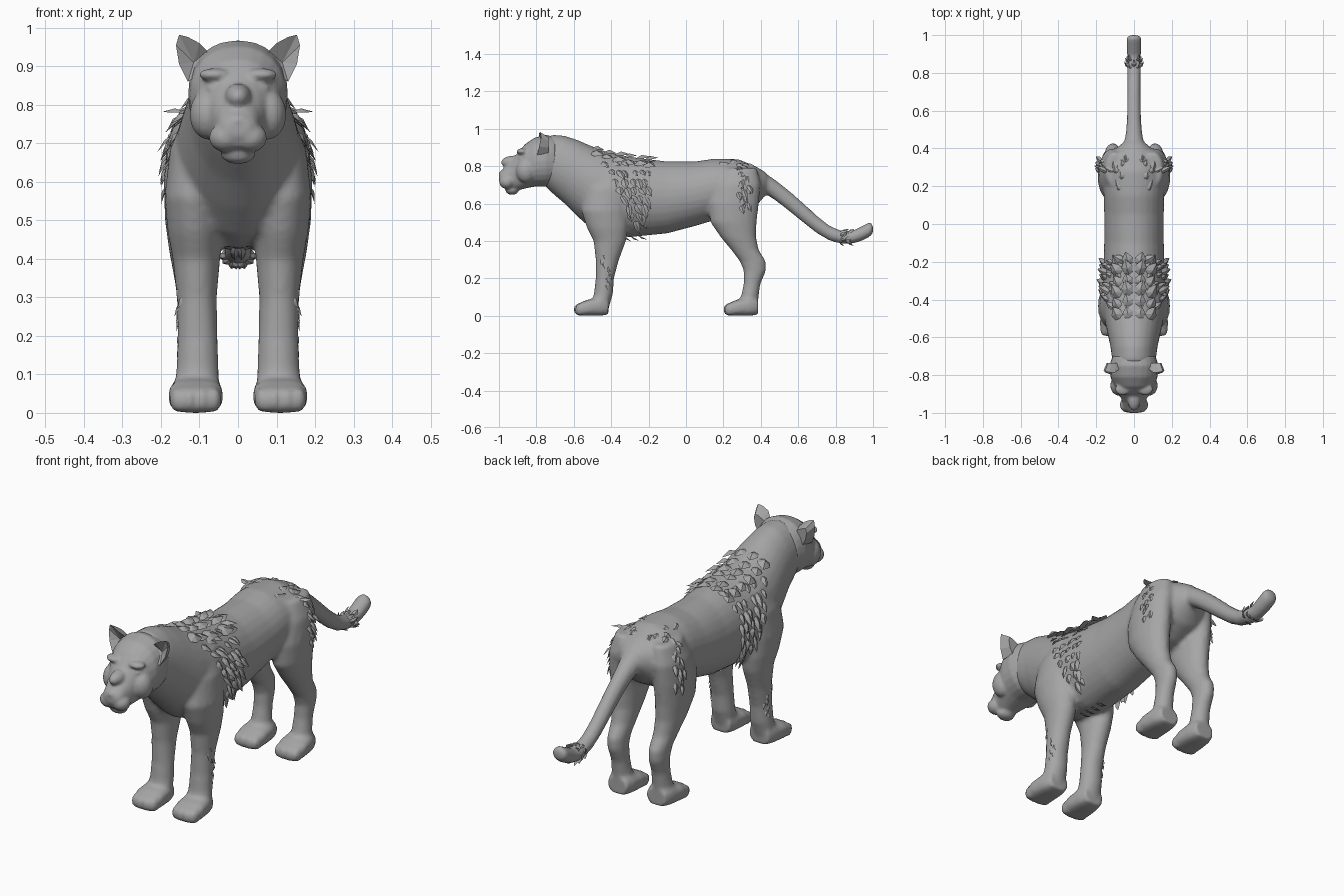
import bpy, bmesh, math, random
from mathutils import Vector, Matrix
from mathutils.bvhtree import BVHTree

if "Cube" in bpy.data.objects:
    bpy.data.objects.remove(bpy.data.objects["Cube"])

random.seed(4)
grey = bpy.data.materials.new("stone grey")
grey.diffuse_color = (0.38, 0.38, 0.38, 1)
grey.use_nodes = True
grey.node_tree.nodes["Principled BSDF"].inputs["Base Color"].default_value = grey.diffuse_color


def loft(bm, secs, axis, n=20, power=1.0, side=1):
    """Rings across y: (y, cx, rx, z0, z1) or across z: (z, cx, rx, y0, y1)."""
    rings = []
    for t, cx, rx, lo, hi in secs:
        ring = []
        for i in range(n):
            a = 2 * math.pi * i / n
            c, s = math.cos(a), math.sin(a)
            c = math.copysign(abs(c) ** power, c)
            s = math.copysign(abs(s) ** power, s)
            x, o = side * (cx + rx * c), (lo + hi) / 2 + (hi - lo) / 2 * s
            ring.append(bm.verts.new((x, t, o) if axis == 'y' else (x, o, t)))
        rings.append(ring)
    for a, b in zip(rings, rings[1:]):
        for i in range(n):
            j = (i + 1) % n
            bm.faces.new((a[i], a[j], b[j], b[i]))
    bm.faces.new(rings[0])
    bm.faces.new(rings[-1])


def ball(bm, pos, r):
    m = Matrix.Translation(pos) @ Matrix.Diagonal((*r, 1))
    bmesh.ops.create_uvsphere(bm, u_segments=16, v_segments=10, radius=1, matrix=m)


def finish(bm, name, voxel=0, smooth=0):
    bmesh.ops.recalc_face_normals(bm, faces=bm.faces)
    me = bpy.data.meshes.new(name)
    bm.to_mesh(me)
    bm.free()
    me.materials.append(grey)
    ob = bpy.data.objects.new(name, me)
    bpy.context.collection.objects.link(ob)
    if voxel:
        m = ob.modifiers.new("fuse", 'REMESH')
        m.mode, m.voxel_size, m.use_smooth_shade = 'VOXEL', voxel, True
        s = ob.modifiers.new("soften", 'SMOOTH')
        s.factor, s.iterations = 0.5, smooth
    return ob


# torso and neck
bm = bmesh.new()
torso = [(-.78, .09, .72, .92), (-.72, .115, .66, .968), (-.65, .125, .60, .963),
         (-.58, .14, .53, .94), (-.5, .158, .46, .905), (-.42, .168, .43, .875),
         (-.3, .165, .42, .85), (-.1, .158, .44, .825), (.05, .158, .48, .825),
         (.15, .16, .51, .84), (.28, .165, .53, .837), (.37, .13, .58, .80),
         (.43, .06, .65, .765)]
loft(bm, [(y, 0, r, a, b) for y, r, a, b in torso], 'y', 28)
# tail
tail = [(.36, .06, .68, .79), (.42, .055, .655, .765), (.48, .044, .615, .725),
        (.55, .038, .56, .67), (.63, .036, .495, .60), (.7, .035, .44, .535),
        (.77, .035, .40, .48), (.83, .037, .385, .455), (.89, .037, .385, .455),
        (.94, .04, .40, .48), (.98, .04, .42, .50), (1.0, .03, .44, .49)]
loft(bm, [(y, 0, r, a, b) for y, r, a, b in tail], 'y', 16)
# legs and paws
fore = [(.79, .09, .045, -.47, -.32), (.68, .112, .066, -.54, -.30),
        (.56, .115, .076, -.56, -.31), (.47, .112, .071, -.53, -.31),
        (.4, .108, .062, -.495, -.32), (.3, .107, .052, -.483, -.358),
        (.2, .105, .052, -.483, -.385), (.12, .105, .055, -.492, -.39),
        (.05, .107, .06, -.51, -.41), (.01, .107, .055, -.51, -.42)]
hind = [(.79, .1, .05, .2, .38), (.7, .115, .07, .15, .40), (.6, .12, .073, .12, .39),
        (.5, .12, .07, .13, .378), (.42, .118, .061, .185, .375),
        (.35, .115, .051, .243, .39), (.29, .113, .044, .288, .428),
        (.24, .112, .042, .308, .428), (.17, .11, .042, .308, .398),
        (.1, .11, .047, .293, .388), (.04, .11, .055, .26, .385), (.01, .11, .05, .26, .38)]
paw = [(-.59, .11, .05, .004, .05), (-.57, .11, .064, 0, .068), (-.53, .11, .072, 0, .085),
       (-.46, .108, .066, 0, .1), (-.415, .106, .052, .005, .09)]
for side in (-1, 1):
    loft(bm, fore, 'z', side=side)
    loft(bm, hind, 'z', side=side)
    for dy in (0, .8):
        loft(bm, [(y + dy, *r) for y, *r in paw], 'y', power=.7, side=side)
        for k in range(4):
            tx = .11 + (k - 1.5) * .033
            ball(bm, (side * tx, -.575 + dy + .008 * abs(k - 1.5), .034), (.018, .032, .034))
body = finish(bm, "body", .011, 4)

# head
bm = bmesh.new()
skull = [(-1.0, .03, .72, .758), (-.985, .05, .69, .778), (-.94, .062, .67, .82),
         (-.9, .078, .67, .872), (-.86, .104, .68, .918), (-.81, .125, .69, .952),
         (-.75, .13, .69, .968), (-.7, .115, .70, .955)]
loft(bm, [(y, 0, r, a, b) for y, r, a, b in skull], 'y', 24, .9)
ball(bm, (0, -.93, .672), (.045, .036, .026))
ball(bm, (0, -.982, .757), (.034, .02, .02))
ball(bm, (0, -.92, .82), (.036, .07, .036))
for s in (-1, 1):
    ball(bm, (s * .033, -.957, .715), (.043, .042, .038))
    ball(bm, (s * .078, -.855, .775), (.048, .055, .065))
    ball(bm, (s * .06, -.875, .878), (.042, .032, .017))
    ball(bm, (s * .062, -.874, .842), (.022, .025, .013))
finish(bm, "head", .007, 4)

# ears: cupped fans
rim = [(.08, .94, -.77), (.10, .96, -.785), (.13, .976, -.785), (.153, .982, -.78),
       (.161, .955, -.775), (.153, .905, -.785), (.13, .86, -.795), (.10, .88, -.80)]
for s, name in ((-1, "ear_left"), (1, "ear_right")):
    bm = bmesh.new()
    ring = [bm.verts.new((s * x, y, z)) for x, z, y in rim]
    back = [bm.verts.new((s * (.113 + (x - .12) * .75), -.735, .91 + (z - .92) * .7))
            for x, z, y in rim]
    cup = bm.verts.new((s * .115, -.755, .91))
    for i in range(8):
        j = (i + 1) % 8
        bm.faces.new((ring[i], ring[j], cup))
        bm.faces.new((ring[i], ring[j], back[j], back[i]))
    bm.faces.new(back)
    finish(bm, name)

# fur tufts: pointed leaf-shaped locks laid on the body surface
bpy.context.view_layer.update()
tree = BVHTree.FromObject(body, bpy.context.evaluated_depsgraph_get())


def lock(bm, origin, target, flow, length, width, lift=.3):
    o = Vector(origin)
    hit, n, _, _ = tree.ray_cast(o, (Vector(target) - o).normalized())
    if hit is None:
        return
    if n.dot(o - hit) < 0:
        n = -n
    flow = Vector(flow)
    d = ((flow - n * flow.dot(n)).normalized() + n * lift).normalized()
    w = d.cross(n).normalized()
    up = w.cross(d)
    base = hit - n * .006
    for s in (-1, 1):
        def P(l, a, h):
            p = base + d * l * length + w * a * width + up * h * width
            return bm.verts.new((p.x * s, p.y, p.z))
        ring = [P(l, a, 0) for l, a in ((0, 0), (.22, .4), (.55, .48), (.82, .22), (1, 0),
                                        (.82, -.22), (.55, -.48), (.22, -.4))]
        top, low = P(.45, 0, .28), P(.45, 0, -.03)
        for i in range(8):
            bm.faces.new((ring[i], ring[(i + 1) % 8], top))
            bm.faces.new((ring[(i + 1) % 8], ring[i], low))


U = random.uniform
# shoulder mantle
bm = bmesh.new()
for i in range(6):
    y = -.5 + i * .055
    for x in (.025, .075):
        lock(bm, (x, y + U(-.015, .015), 2), (x, y, 0), (.5 * x / .05, 1, 0),
             U(.07, .1), U(.05, .07), U(.25, .45))
for row in range(8):
    z = .83 - row * .045
    t = row / 7
    y0, y1 = -.46 + .17 * t, -.18 - .05 * t
    count = 6 - int(row * .6)
    for k in range(count):
        y = y0 + (y1 - y0) * (k + U(.2, .8)) / count
        lock(bm, (1, y, z), (0, y, z), (.1, U(.1, .6), -1),
             U(.06, .095), U(.028, .045), U(.2, .4))
finish(bm, "shoulder_tufts")

# hip tufts
bm = bmesh.new()
for i in range(9):
    x, y = U(.02, .1), U(.17, .35)
    lock(bm, (x, y, 2), (x, y, 0), (.3, 1, 0), U(.04, .06), U(.025, .04), .25)
for i in range(18):
    z = .80 - i * .012
    y = .29 + U(-.05, .05) * (1 - i / 30) + i * .001
    lock(bm, (1, y, z), (0, y, z), (.1, .3, -1), U(.045, .07), U(.02, .032), U(.2, .45))
finish(bm, "hip_tufts")

# tail tufts
bm = bmesh.new()
for i in range(10):
    a, y = math.pi * (i + .5) / 10, .81 + U(0, .05)
    lock(bm, (math.sin(a), y, .42 + math.cos(a)), (0, y, .42), (0, 1, U(-.5, .5)),
         U(.035, .055), .025, .55)
finish(bm, "tail_tufts")

# small foreleg tufts and chest tip
bm = bmesh.new()
for i in range(9):
    z, y = .33 - i * .02, U(-.465, -.40)
    lock(bm, (1, y, z), (0, y, z), (0, .4, -1), U(.03, .045), .018, .3)
for i in range(4):
    lock(bm, (.008, -.38 + i * .04, -1), (.008, -.38 + i * .04, 1), (0, 1, -.3), .06, .025, .6)
finish(bm, "leg_tufts")
